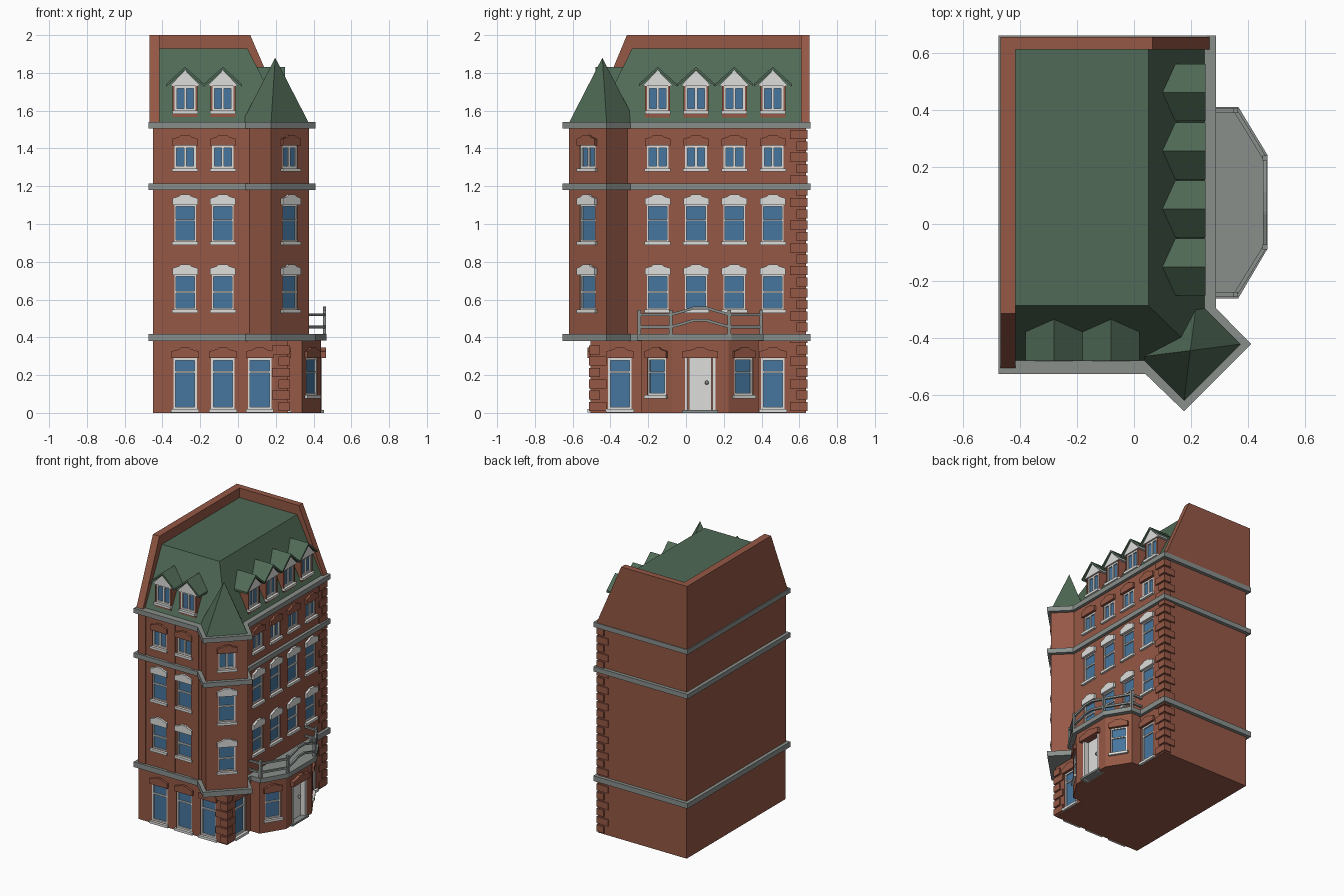
import bpy, bmesh, math
from mathutils import Matrix, Vector

cube = bpy.data.objects.get("Cube")
if cube:
    bpy.data.objects.remove(cube, do_unlink=True)


def material(name, rgb):
    m = bpy.data.materials.new(name)
    m.use_nodes = True
    m.diffuse_color = (*rgb, 1)
    m.node_tree.nodes["Principled BSDF"].inputs["Base Color"].default_value = (*rgb, 1)
    return m


BRICK = material("red_brick", (0.30, 0.098, 0.06))
GREEN = material("green_roof", (0.08, 0.144, 0.092))
BLUE = material("blue_glass", (0.061, 0.181, 0.345))
WHITE = material("white_paint", (0.73, 0.73, 0.72))
GREY = material("grey_stone", (0.25, 0.275, 0.26))

parts = {}
UPRIGHT = Matrix.Rotation(math.pi / 2, 4, 'X')  # profile (x, z), extruded outward


def part(name, mat=BRICK):
    return parts.setdefault(name, (bmesh.new(), mat))[0]


def wall(x, y, angle):
    """Local frame on a wall: x along it, -y outward, z up."""
    return Matrix.Translation((x, y, 0)) @ Matrix.Rotation(math.radians(angle), 4, 'Z')


def box(bm, M, x, y, z):
    size = [b - a for a, b in (x, y, z)]
    mid = [(a + b) / 2 for a, b in (x, y, z)]
    bmesh.ops.create_cube(bm, size=1, matrix=M @ Matrix.Translation(mid) @ Matrix.Diagonal((*size, 1)))


def prism(bm, pts, a, b, M=Matrix()):
    face = bm.faces.new([bm.verts.new(M @ Vector((*p, a))) for p in pts])
    ext = bmesh.ops.extrude_face_region(bm, geom=[face], use_keep_orig=True)
    verts = [g for g in ext["geom"] if isinstance(g, bmesh.types.BMVert)]
    bmesh.ops.translate(bm, verts=verts, vec=M.to_3x3() @ Vector((0, 0, b - a)))


def hull(bm, pts):
    bmesh.ops.convex_hull(bm, input=[bm.verts.new(p) for p in pts])


def bar(bm, p, q, t):
    p, q = Vector(p), Vector(q)
    d = q - p
    M = Matrix.Translation((p + q) / 2) @ d.to_track_quat('X', 'Z').to_matrix().to_4x4()
    bmesh.ops.create_cube(bm, size=1, matrix=M @ Matrix.Diagonal((d.length + t * 0.6, t, t, 1)))


def lintel(M, z, w, mat, depth=0.016):
    h = w / 2 + 0.01
    right = [(h, z), (h, z + 0.036), (0.034, z + 0.046), (0.022, z + 0.056)]
    pts = right + [(-x, y) for x, y in reversed(right)]
    prism(part("white_lintels" if mat is WHITE else "brick_lintels", mat), pts, -0.004, depth, M @ UPRIGHT)


def window(M, z0, z1, w=0.115, t=0.008, rail=None, top=None, sill=0.018):
    """Recessed window; rail is the height of a cross bar, otherwise a mullion."""
    h = w / 2
    box(part("window_cutters"), M, (-h, h), (-0.04, 0.02), (z0, z1))
    box(part("window_panes", BLUE), M, (-h, h), (0.013, 0.022), (z0, z1))
    frame = part("window_frames", WHITE)
    deep = (0.004, 0.016)
    for s in (-1, 1):
        box(frame, M, sorted((s * h, s * (h - t))), deep, (z0, z1))
    for z in (z0, z1 - t):
        box(frame, M, (-h, h), deep, (z, z + t))
    if rail:
        box(frame, M, (-h, h), deep, (rail - 0.005, rail + 0.005))
    else:
        box(frame, M, (-0.007, 0.007), deep, (z0, z1))
    box(part("window_sills", WHITE), M, (-h - 0.011, h + 0.011), (-0.016, 0.012), (z0 - sill, z0))
    if top:
        lintel(M, z1, w, top)


# Main walls, corner turret and entrance bay
X0, X1, Y0, Y1 = -0.45, 0.265, -0.505, 0.635
ID = Matrix()
box(part("main_walls"), ID, (X0, X1), (Y0, Y1), (0, 1.53))
turret = [(0.175, -0.62), (0.375, -0.42), (0.22, -0.265), (0.02, -0.465)]
prism(part("corner_turret"), turret, 0.39, 1.53)
prism(part("entrance_bay"), [(0.25, -0.235), (0.34, -0.235), (0.44, -0.075),
                             (0.44, 0.225), (0.34, 0.385), (0.25, 0.385)], 0, 0.39)

# Stone string courses and cornice
ledge = [(-0.475, -0.525), (0.04, -0.525), (0.175, -0.655), (0.41, -0.42),
         (0.287, -0.295), (0.287, 0.66), (-0.475, 0.66)]
for name, a, b in (("ground_ledge", 0.38, 0.418), ("upper_ledge", 1.18, 1.215), ("cornice", 1.505, 1.54)):
    prism(part(name, GREY), ledge, a, b)

# Windows of the upper floors
front_x = (-0.28, -0.08)
side_y = (-0.15, 0.053, 0.256, 0.46)
fronts = [wall(x, Y0, 0) for x in front_x]
sides = [wall(X1, y, 90) for y in side_y]
for M in fronts + sides + [wall(0.275, -0.52, 45)]:
    window(M, 0.548, 0.73, rail=0.64, top=WHITE)
    window(M, 0.907, 1.1, rail=1.02, top=WHITE)
    window(M, 1.295, 1.415, t=0.012, top=BRICK)

# Ground floor windows
for M in fronts + [wall(0.115, Y0, 0), wall(X1, -0.35, 90), sides[-1]]:
    window(M, 0.02, 0.29, w=0.125, t=0.012, rail=0.217, top=BRICK)
for M in (wall(0.39, -0.155, 58), wall(0.39, 0.305, 122)):
    window(M, 0.095, 0.29, w=0.115, t=0.01, rail=0.215, top=BRICK)

# Front door
M = wall(0.44, 0.075, 90)
box(part("window_cutters"), M, (-0.078, 0.078), (-0.04, 0.04), (-0.02, 0.292))
box(part("door", WHITE), M, (-0.06, 0.06), (0.028, 0.045), (0.012, 0.29))
for s in (-1, 1):
    box(part("door_jambs", WHITE), M, sorted((s * 0.066, s * 0.08)), (-0.004, 0.04), (0, 0.292))
box(part("door_step", GREY), M, (-0.095, 0.095), (-0.015, 0.045), (0, 0.014))
lintel(M, 0.29, 0.17, BRICK, 0.025)
bmesh.ops.create_uvsphere(part("door_knob", GREY), u_segments=10, v_segments=6, radius=0.011,
                          matrix=M @ Matrix.Translation((0.035, 0.02, 0.16)))

# Front wall piers and corner quoins
for x in (-0.42, -0.18, 0.01):
    box(part("wall_piers"), ID, (x - 0.03, x + 0.03), (Y0 - 0.006, Y0 + 0.01), (0.4, 1.51))
for i in range(25):
    z, long, short = 0.01 + i * 0.06, 0.085, 0.05
    a, b = (long, short) if i % 2 else (short, long)
    box(part("back_quoins"), ID, (X1 - a, X1 + 0.009), (Y1 - b, Y1 + 0.009), (z, z + 0.048))
    if z < 0.33:
        box(part("front_quoins"), ID, (X1 - a, X1 + 0.009), (Y0 - 0.009, Y0 + b), (z, z + 0.048))

# Mansard roof, turret spire and parapets
roof = part("mansard_roof", GREEN)
hull(roof, [(x, y, 1.535) for x in (-0.42, 0.25) for y in (-0.48, 0.615)]
     + [(x, y, 1.93) for x in (-0.42, 0.05) for y in (-0.285, 0.615)])
hull(part("turret_spire", GREEN), [(x, y, 1.535) for x, y in turret] + [(0.197, -0.443, 1.88)])
prism(part("left_parapet"), [(-0.508, 1.53), (-0.313, 2), (0.655, 2), (0.655, 1.53)],
      -0.468, -0.415, wall(0, 0, 90) @ UPRIGHT)
prism(part("back_parapet"), [(-0.415, 1.53), (-0.415, 2), (0.065, 2), (0.268, 1.53)],
      -0.655, -0.61, UPRIGHT)

# Dormers
for M in [wall(x, -0.465, 0) for x in front_x] + [wall(0.235, y, 90) for y in side_y]:
    box(part("dormer_walls"), M, (-0.066, 0.066), (0, 0.12), (1.535, 1.74))
    window(M, 1.6, 1.73, w=0.112, t=0.012)
    prism(part("dormer_gables", WHITE), [(-0.082, 1.73), (0.082, 1.73), (0, 1.815)], -0.12, 0.007, M @ UPRIGHT)
    prism(part("dormer_roofs", GREEN), [(-0.1, 1.728), (-0.1, 1.742), (0, 1.832), (0.1, 1.742), (0.1, 1.728),
                                        (0, 1.815)], -0.16, 0.015, M @ UPRIGHT)

# Balcony slab and railing
prism(part("balcony_slab", GREY), [(0.26, -0.26), (0.365, -0.26), (0.468, -0.085), (0.468, 0.24),
                                   (0.365, 0.41), (0.26, 0.41)], 0.384, 0.418)
rail = part("balcony_railing", GREY)
half = [(0.27, -0.322, 0), (0.355, -0.322, 0), (0.458, -0.155, 0), (0.458, -0.09, 0.018), (0.458, -0.035, 0.035)]
path = half + [(x, -y, z) for x, y, z in reversed(half)]
path = [(x, y + 0.075, z) for x, y, z in path]
for base in (0.455, 0.52):
    for (x, y, z), (u, v, w) in zip(path, path[1:]):
        bar(rail, (x, y, z + base), (u, v, w + base), 0.014)
for i in (1, 2, -3, -2):
    x, y, z = path[i]
    box(rail, wall(x, y, 0), (-0.009, 0.009), (-0.009, 0.009), (0.41, 0.545))

# Turn the parts into objects
objects = {}
for name, (bm, mat) in parts.items():
    bmesh.ops.recalc_face_normals(bm, faces=bm.faces)
    mesh = bpy.data.meshes.new(name)
    bm.to_mesh(mesh)
    bm.free()
    mesh.materials.append(mat)
    objects[name] = bpy.data.objects.new(name, mesh)
    bpy.context.scene.collection.objects.link(objects[name])

# Cut the window and door recesses
cutter = objects["window_cutters"]
cutter.hide_render = True
for name in ("main_walls", "corner_turret", "entrance_bay", "dormer_walls"):
    ob = objects[name]
    mod = ob.modifiers.new("recesses", 'BOOLEAN')
    mod.operation, mod.solver, mod.object = 'DIFFERENCE', 'EXACT', cutter
    bpy.context.view_layer.objects.active = ob
    bpy.ops.object.modifier_apply(modifier=mod.name)
bpy.data.objects.remove(cutter, do_unlink=True)
